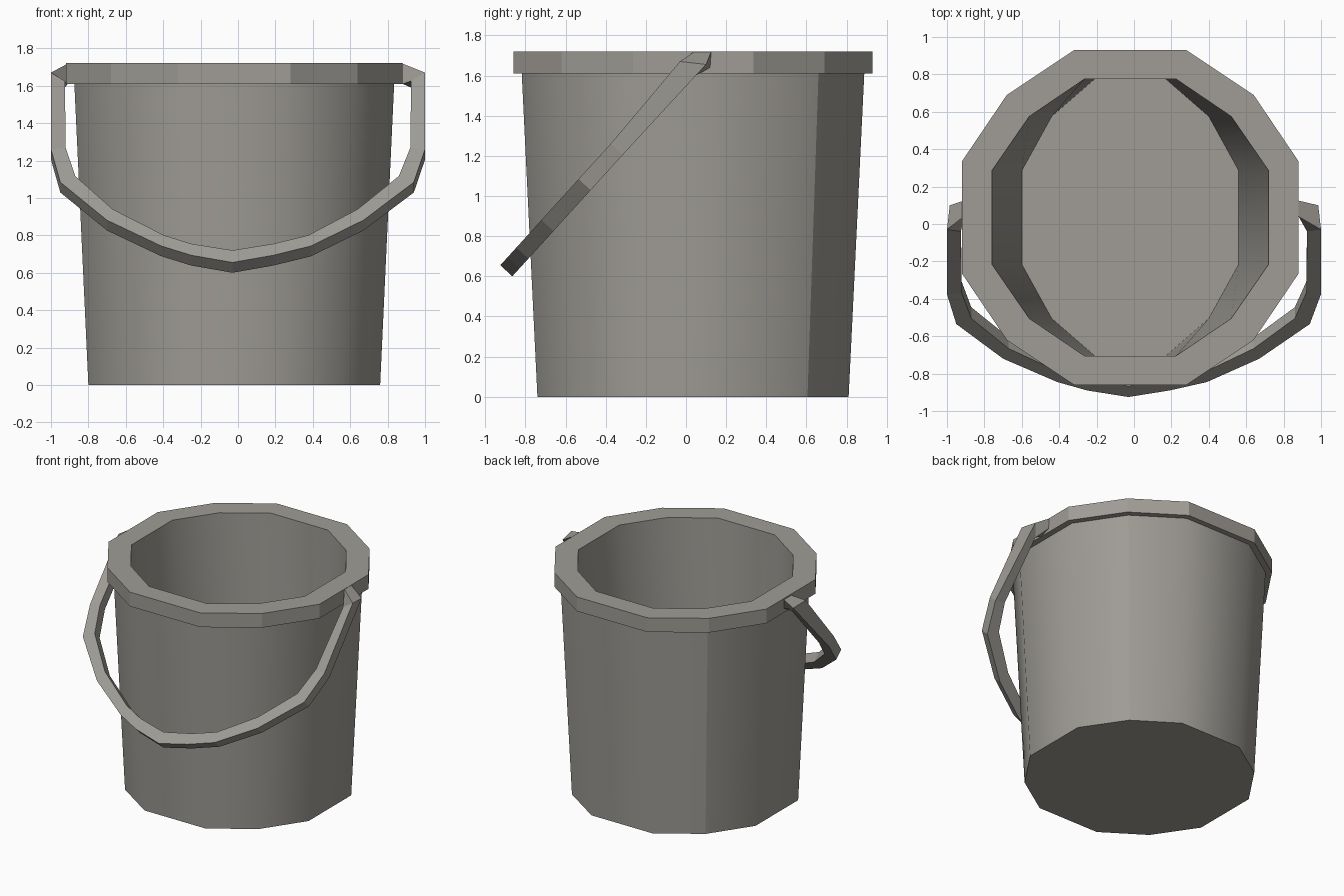
import bpy, bmesh, math

if "Cube" in bpy.data.objects:
    bpy.data.objects.remove(bpy.data.objects["Cube"])

CX, CY = -0.02, 0.035          # bucket axis

grey = bpy.data.materials.new("worn_grey_metal")
grey.diffuse_color = (0.35, 0.335, 0.305, 1)
grey.use_nodes = True
grey.node_tree.nodes["Principled BSDF"].inputs["Base Color"].default_value = grey.diffuse_color


def ring(a, b, c, z):
    """Twelve-sided ring from three quarter points, counter-clockwise."""
    q = [a, b, c]
    pts = q + [(-x, y) for x, y in q[::-1]]
    pts += [(-x, -y) for x, y in pts]
    return [(x + CX, y + CY, z) for x, y in pts]


def loft(name, rings, cap_start=False, cap_end=False, smooth=None):
    bm = bmesh.new()
    vr = [[bm.verts.new(p) for p in r] for r in rings]
    n = len(vr[0])
    for lo, hi in zip(vr, vr[1:]):
        for i in range(n):
            j = (i + 1) % n
            bm.faces.new((lo[i], lo[j], hi[j], hi[i]))
    if cap_start:
        bm.faces.new(vr[0][::-1])
    if cap_end:
        bm.faces.new(vr[-1])
    me = bpy.data.meshes.new(name)
    bm.to_mesh(me)
    bm.free()
    me.materials.append(grey)
    ob = bpy.data.objects.new(name, me)
    bpy.context.collection.objects.link(ob)
    if smooth:
        bpy.ops.object.select_all(action='DESELECT')
        ob.select_set(True)
        bpy.context.view_layer.objects.active = ob
        bpy.ops.object.shade_smooth_by_angle(angle=math.radians(smooth))
    return ob


# ring outlines
base = ring((0.78, 0.26), (0.57, 0.57), (0.26, 0.775), 0)
neck = ring((0.855, 0.285), (0.627, 0.625), (0.285, 0.853), 1.61)
lip_low = ring((0.90, 0.30), (0.66, 0.655), (0.30, 0.895), 1.61)
lip_top = ring((0.90, 0.30), (0.66, 0.655), (0.30, 0.895), 1.72)
mouth = ring((0.74, 0.25), (0.54, 0.54), (0.245, 0.74), 1.72)
floor = ring((0.58, 0.25), (0.42, 0.54), (0.19, 0.74), 0.08)

# outer wall with bottom, two crisp creases at the back corners
wall = loft("outer_wall", [base, neck], cap_start=True, smooth=50)
for e in wall.data.edges:
    a, b = (wall.data.vertices[v].co for v in e.vertices)
    if abs(a.z - b.z) > 1 and 0.5 < a.y - CY < 0.7 and abs(a.x - CX) > 0.5:
        e.use_edge_sharp = True

# inner wall with floor, and flat-faced rim
loft("inner_wall", [mouth, floor], cap_end=True, smooth=50)
loft("rim", [neck, lip_low, lip_top, mouth])


# handle: square bar lying in a tilted plane
def on_plane(x, y):
    return (x, y, 0.655 + 1.1 * (y + 0.925))


def back(p):
    return (p[0], p[1] + 0.06, p[2] - 0.055)


# centre offset, outer x, outer y, inner x, inner y
bar = [(-0.03, 0.22, -0.89, 0.22, -0.834),
       (-0.01, 0.40, -0.845, 0.385, -0.793),
       (-0.015, 0.685, -0.72, 0.655, -0.666),
       (-0.005, 0.945, -0.535, 0.865, -0.505),
       (0.0, 1.0, -0.375, 0.922, -0.366)]


def half(s):
    out = []
    for c, xo, yo, xi, yi in bar:
        o, i = on_plane(c + s * xo, yo), on_plane(c + s * xi, yi)
        out.append([o, back(o), back(i), i])
    # corner at the top, then the stub that enters the rim
    out.append([(s * 1.0, -0.03, 1.67), (s * 0.985, 0.10, 1.655),
                (s * 0.925, 0.03, 1.59), (s * 0.925, -0.04, 1.625)])
    e = 0.88 if s > 0 else 0.91
    out.append([(s * e, 0.04, 1.718), (s * e, 0.125, 1.718),
                (s * e, 0.12, 1.64), (s * e, 0.04, 1.61)])
    return out


o, i = on_plane(-0.03, -0.925), on_plane(-0.03, -0.866)
mid = [o, back(o), back(i), i]
handle = loft("handle", half(-1)[::-1] + [mid] + half(1),
              cap_start=True, cap_end=True)
bm = bmesh.new()
bm.from_mesh(handle.data)
bmesh.ops.recalc_face_normals(bm, faces=bm.faces)
bm.to_mesh(handle.data)
bm.free()
